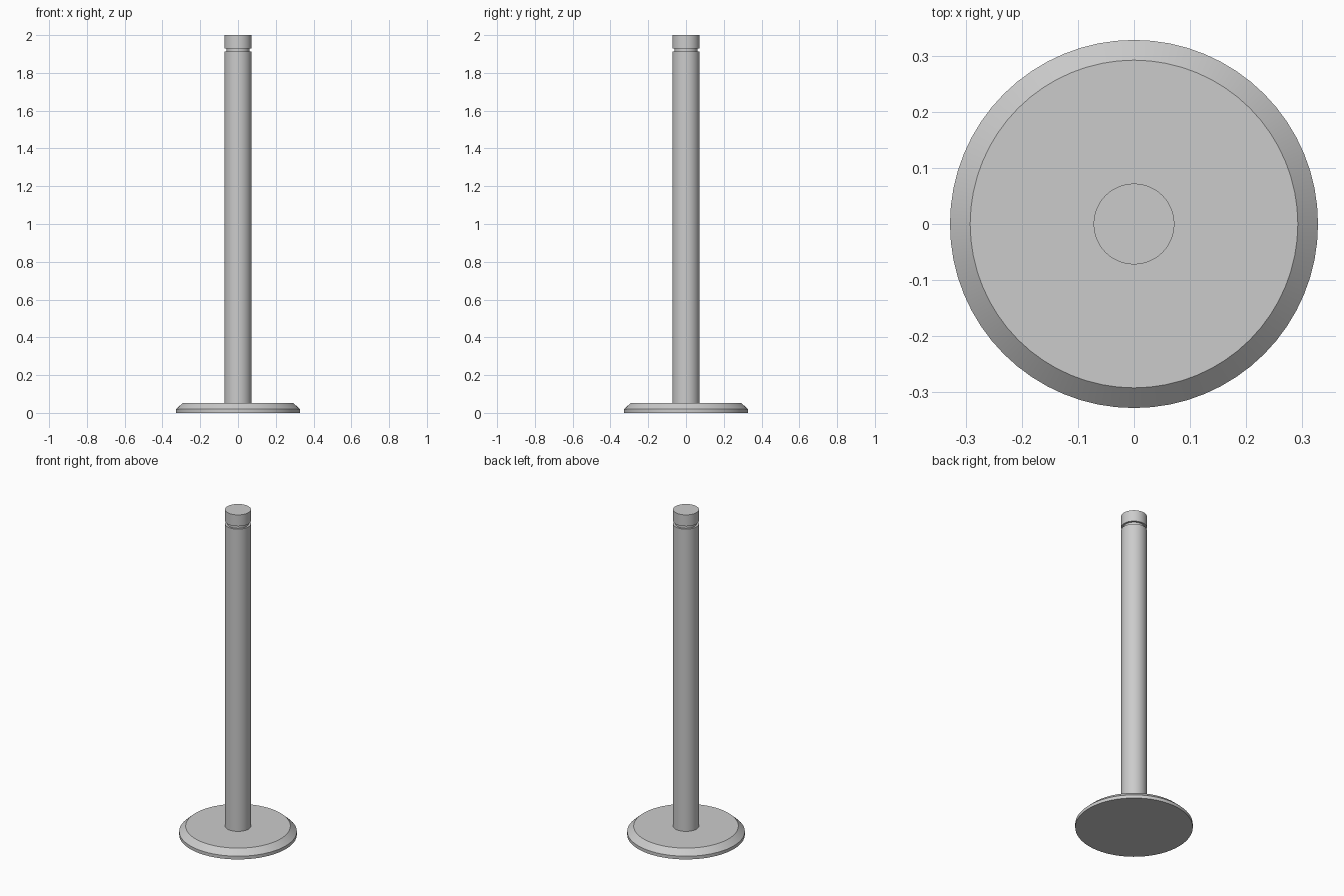
import bpy, bmesh, math

if "Cube" in bpy.data.objects:
    bpy.data.objects.remove(bpy.data.objects["Cube"])

SEGMENTS = 64


def lathe(name, profile):
    """Spin a closed (radius, z) profile about z; the end points lie on the axis."""
    bm = bmesh.new()
    verts = [bm.verts.new((r, 0, z)) for r, z in profile]
    edges = [bm.edges.new(pair) for pair in zip(verts, verts[1:])]
    bmesh.ops.spin(bm, geom=verts + edges, cent=(0, 0, 0), axis=(0, 0, 1),
                   angle=math.tau, steps=SEGMENTS)
    bmesh.ops.remove_doubles(bm, verts=bm.verts, dist=1e-5)
    bmesh.ops.recalc_face_normals(bm, faces=bm.faces)
    mesh = bpy.data.meshes.new(name)
    bm.to_mesh(mesh)
    bm.free()
    obj = bpy.data.objects.new(name, mesh)
    bpy.context.collection.objects.link(obj)
    bpy.ops.object.select_all(action='DESELECT')
    obj.select_set(True)
    bpy.context.view_layer.objects.active = obj
    bpy.ops.object.shade_smooth_by_angle(angle=math.radians(30))
    return obj


# Pin: flat round head with a chamfered rim, then a shaft with a clip groove
HEAD_R, HEAD_TOP_R = 0.328, 0.292
SHAFT_R, GROOVE_R = 0.072, 0.06
lathe("grooved_pin", [
    (0, 0), (HEAD_R, 0), (HEAD_R, 0.02), (HEAD_TOP_R, 0.053),
    (SHAFT_R, 0.053), (SHAFT_R, 1.912),
    (GROOVE_R, 1.912), (GROOVE_R, 1.93),
    (SHAFT_R, 1.93), (SHAFT_R, 2), (0, 2),
])
